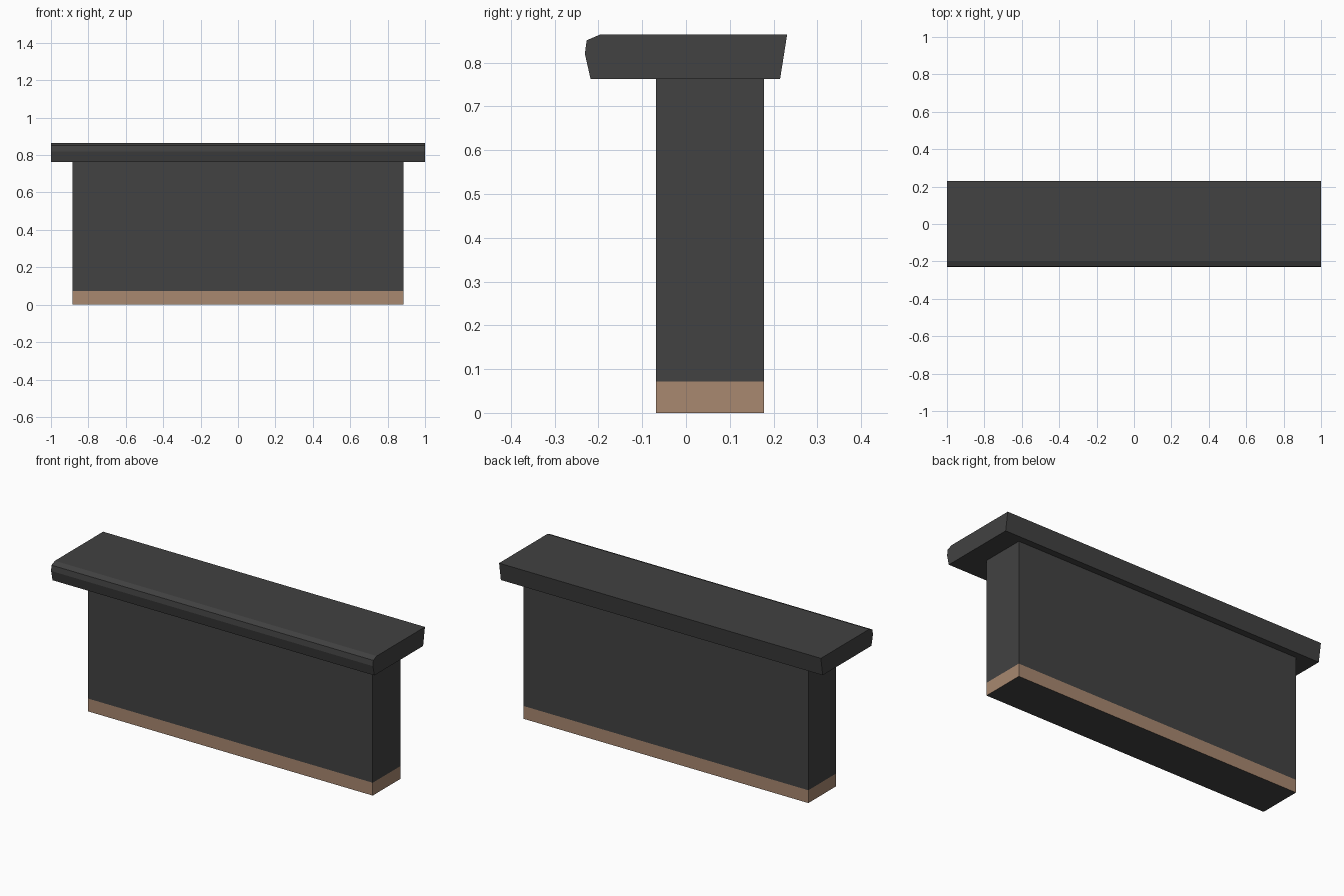
import bpy, bmesh

if "Cube" in bpy.data.objects:
    bpy.data.objects.remove(bpy.data.objects["Cube"])


def material(name, rgb):
    m = bpy.data.materials.new(name)
    m.diffuse_color = (*rgb, 1)
    m.use_nodes = True
    m.node_tree.nodes["Principled BSDF"].inputs["Base Color"].default_value = m.diffuse_color
    return m


charcoal = material("charcoal", (0.054, 0.054, 0.054))
tan = material("tan", (0.392, 0.246, 0.162))


def extrude_profile(name, profile, half_width, split_z=None):
    """Extrude a (y, z) profile along x, centred on x = 0."""
    bm = bmesh.new()
    face = bm.faces.new([bm.verts.new((-half_width, y, z)) for y, z in profile])
    ext = bmesh.ops.extrude_face_region(bm, geom=[face])
    moved = [g for g in ext["geom"] if isinstance(g, bmesh.types.BMVert)]
    bmesh.ops.translate(bm, verts=moved, vec=(2 * half_width, 0, 0))
    bmesh.ops.recalc_face_normals(bm, faces=bm.faces[:])
    if split_z is not None:
        # kick band: cut the walls, colour the side faces below the cut
        bmesh.ops.bisect_plane(bm, geom=bm.verts[:] + bm.edges[:] + bm.faces[:],
                               plane_co=(0, 0, split_z), plane_no=(0, 0, 1))
        bm.normal_update()
        for f in bm.faces:
            if f.calc_center_median().z < split_z and abs(f.normal.z) < 0.5:
                f.material_index = 1
    mesh = bpy.data.meshes.new(name)
    bm.to_mesh(mesh)
    bm.free()
    mesh.materials.append(charcoal)
    mesh.materials.append(tan)
    obj = bpy.data.objects.new(name, mesh)
    bpy.context.collection.objects.link(obj)
    return obj


# Counter body with tan kick band
extrude_profile("counter_body",
                [(-0.068, 0), (0.178, 0), (0.178, 0.763), (-0.068, 0.763)],
                0.885, split_z=0.072)

# Overhanging top with bevelled front lip and slanted back
extrude_profile("counter_top",
                [(-0.218, 0.763), (0.215, 0.763), (0.231, 0.864),
                 (-0.197, 0.864), (-0.227, 0.851), (-0.231, 0.820)],
                1.0)
